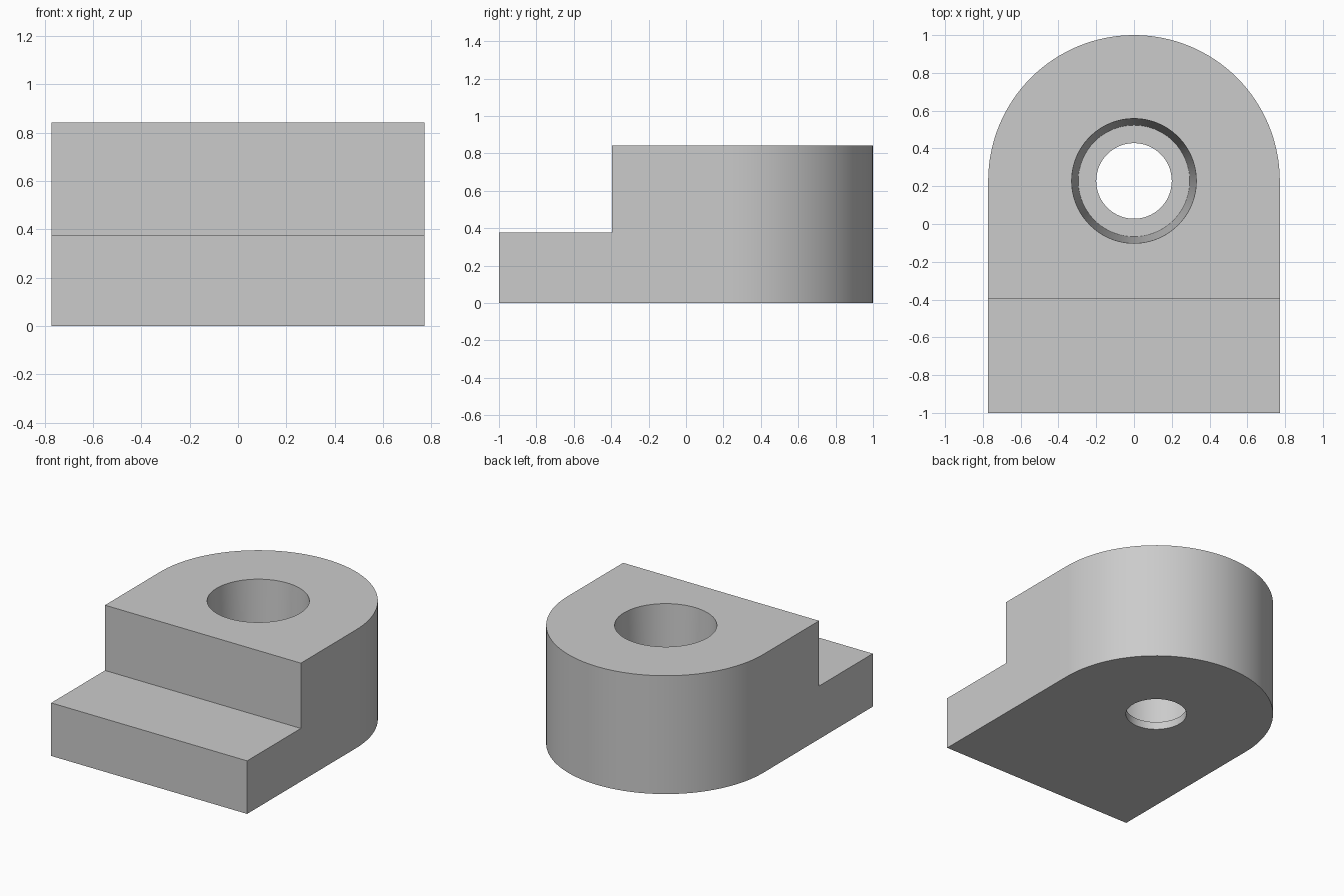
import bpy
import bmesh
from math import cos, sin, pi, radians

if "Cube" in bpy.data.objects:
    bpy.data.objects.remove(bpy.data.objects["Cube"], do_unlink=True)

HALF_W = 0.772          # half width, also the radius of the rounded back
CENTRE_Y = 1 - HALF_W   # shared centre of the rounded back and the bore
HEIGHT = 0.843
STEP_Y, STEP_Z = -0.395, 0.378
FLOOR_Z = 0.055         # seat at the bottom of the tapered bore
ARC_STEPS = 64

grey = bpy.data.materials.new("plain grey")
grey.use_nodes = True
grey.diffuse_color = (0.6, 0.6, 0.6, 1)
grey.node_tree.nodes["Principled BSDF"].inputs["Base Color"].default_value = (0.6, 0.6, 0.6, 1)


def add_object(name, bm):
    bmesh.ops.recalc_face_normals(bm, faces=bm.faces[:])
    mesh = bpy.data.meshes.new(name)
    bm.to_mesh(mesh)
    bm.free()
    mesh.materials.append(grey)
    obj = bpy.data.objects.new(name, mesh)
    bpy.context.collection.objects.link(obj)
    return obj


def prism(name, outline, z0, z1):
    """Extrude a plan outline from z0 to z1."""
    bm = bmesh.new()
    face = bm.faces.new([bm.verts.new((x, y, z0)) for x, y in outline])
    top = bmesh.ops.extrude_face_region(bm, geom=[face])["geom"]
    verts = [v for v in top if isinstance(v, bmesh.types.BMVert)]
    bmesh.ops.translate(bm, verts=verts, vec=(0, 0, z1 - z0))
    return add_object(name, bm)


def lathe(name, profile, segments=96):
    """Closed solid of revolution about the bore axis from (radius, z) pairs."""
    bm = bmesh.new()
    rings = [[bm.verts.new((r * cos(2 * pi * i / segments),
                            CENTRE_Y + r * sin(2 * pi * i / segments), z))
              for i in range(segments)] for r, z in profile]
    for low, high in zip(rings, rings[1:]):
        for i in range(segments):
            j = (i + 1) % segments
            bm.faces.new((low[i], low[j], high[j], high[i]))
    bm.faces.new(rings[0])
    bm.faces.new(rings[-1])
    return add_object(name, bm)


# Block with a rounded back
arc = [(HALF_W * cos(pi * i / ARC_STEPS), CENTRE_Y + HALF_W * sin(pi * i / ARC_STEPS))
       for i in range(ARC_STEPS + 1)]
block = prism("stepped_block", [(-HALF_W, -1), (HALF_W, -1)] + arc, 0, HEIGHT)

# Front step cutter
step = prism("step_cutter", [(-1, -2), (1, -2), (1, STEP_Y), (-1, STEP_Y)], STEP_Z, 2)

# Tapered bore with a smaller through hole below its seat
taper = (0.33 - 0.295) / (HEIGHT - FLOOR_Z)
bore = lathe("bore_cutter", [(0.2, -0.1), (0.2, FLOOR_Z), (0.295, FLOOR_Z),
                             (0.33 + 0.1 * taper, HEIGHT + 0.1)])

bpy.context.view_layer.objects.active = block
for cutter in (step, bore):
    cutter.hide_render = True
    mod = block.modifiers.new(cutter.name, "BOOLEAN")
    mod.operation = "DIFFERENCE"
    mod.solver = "EXACT"
    mod.object = cutter
    bpy.ops.object.modifier_apply(modifier=mod.name)
    bpy.data.objects.remove(cutter, do_unlink=True)

# Smooth curved walls, crisp edges
for obj in bpy.context.selected_objects:
    obj.select_set(False)
block.select_set(True)
bpy.ops.object.shade_smooth_by_angle(angle=radians(30))
